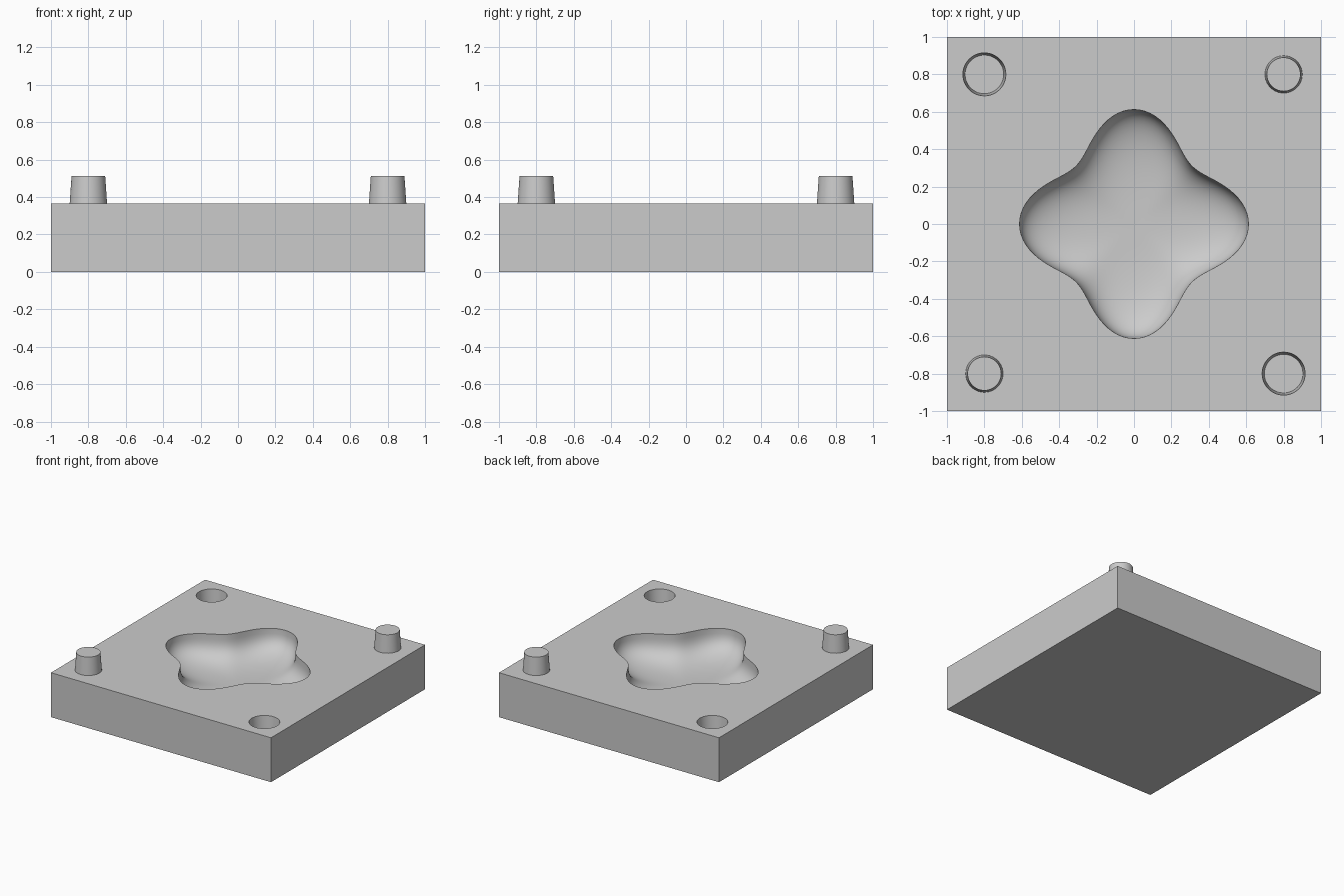
import bpy, bmesh
from math import sin, cos, pi

if "Cube" in bpy.data.objects:
    bpy.data.objects.remove(bpy.data.objects["Cube"], do_unlink=True)

TOP = 0.365       # height of the parting face
PIN = 0.8         # distance of pegs and sockets from the centre lines
DEPTH = 0.22      # depth of the cavity
SQUARENESS = 3    # superellipse exponent of the cavity profile

grey = bpy.data.materials.new("plain_grey")
grey.use_nodes = True
colour = (0.6, 0.6, 0.6, 1)
grey.diffuse_color = colour
grey.node_tree.nodes["Principled BSDF"].inputs["Base Color"].default_value = colour


def make_object(name, bm):
    bmesh.ops.recalc_face_normals(bm, faces=bm.faces)
    mesh = bpy.data.meshes.new(name)
    bm.to_mesh(mesh)
    bm.free()
    mesh.materials.append(grey)
    obj = bpy.data.objects.new(name, mesh)
    bpy.context.collection.objects.link(obj)
    return obj


def loft(name, sections, outline, sides, centre=(0, 0)):
    """Stack scaled copies of a polar outline; sections are (scale, z)."""
    bm = bmesh.new()
    rings = []
    for scale, z in sections:
        ring = []
        for i in range(sides):
            a = 2 * pi * i / sides
            r = scale * outline(a)
            ring.append(bm.verts.new((centre[0] + r * cos(a), centre[1] + r * sin(a), z)))
        rings.append(ring)
    for low, high in zip(rings, rings[1:]):
        for i in range(sides):
            j = (i + 1) % sides
            bm.faces.new((low[i], low[j], high[j], high[i]))
    bm.faces.new(rings[0])
    bm.faces.new(rings[-1])
    return make_object(name, bm)


def circle(a):
    return 1


def four_lobes(a):
    return 0.525 + 0.087 * cos(4 * a)


def smooth(obj):
    bpy.ops.object.select_all(action="DESELECT")
    obj.select_set(True)
    bpy.context.view_layer.objects.active = obj
    bpy.ops.object.shade_smooth_by_angle(angle=pi / 6)


# Square slab
bm = bmesh.new()
bmesh.ops.create_cube(bm, size=2)
for v in bm.verts:
    v.co.z = TOP if v.co.z > 0 else 0
block = make_object("mould_block", bm)

# Lobed bowl cutter, carried straight up past the parting face
steps = 18
profile = []
for k in range(1, steps + 1):
    a = pi / 2 * k / steps
    drop = max(cos(a), 0) ** (2 / SQUARENESS) if k < steps else 0
    profile.append((sin(a) ** (2 / SQUARENESS), TOP - DEPTH * drop))
profile.append((1, TOP + 0.1))
cutters = [loft("cavity_cutter", profile, four_lobes, 128)]

# Tapered socket cutters on one diagonal
for x in (-PIN, PIN):
    cutters.append(loft("socket_cutter", [(0.103, TOP - 0.16), (0.115, TOP), (0.119, TOP + 0.05)],
                        circle, 48, (x, -x)))

# Cut cavity and sockets into the slab
bpy.context.view_layer.objects.active = block
for cutter in cutters:
    cutter.hide_render = True
    mod = block.modifiers.new("cut", "BOOLEAN")
    mod.operation = "DIFFERENCE"
    mod.solver = "EXACT"
    mod.object = cutter
    bpy.ops.object.modifier_apply(modifier=mod.name)
    bpy.data.objects.remove(cutter, do_unlink=True)
smooth(block)

# Tapered locating pegs on the other diagonal
for name, x in (("front_peg", -PIN), ("back_peg", PIN)):
    peg = loft(name, [(0.1, TOP), (0.09, TOP + 0.147)], circle, 48, (x, x))
    smooth(peg)
